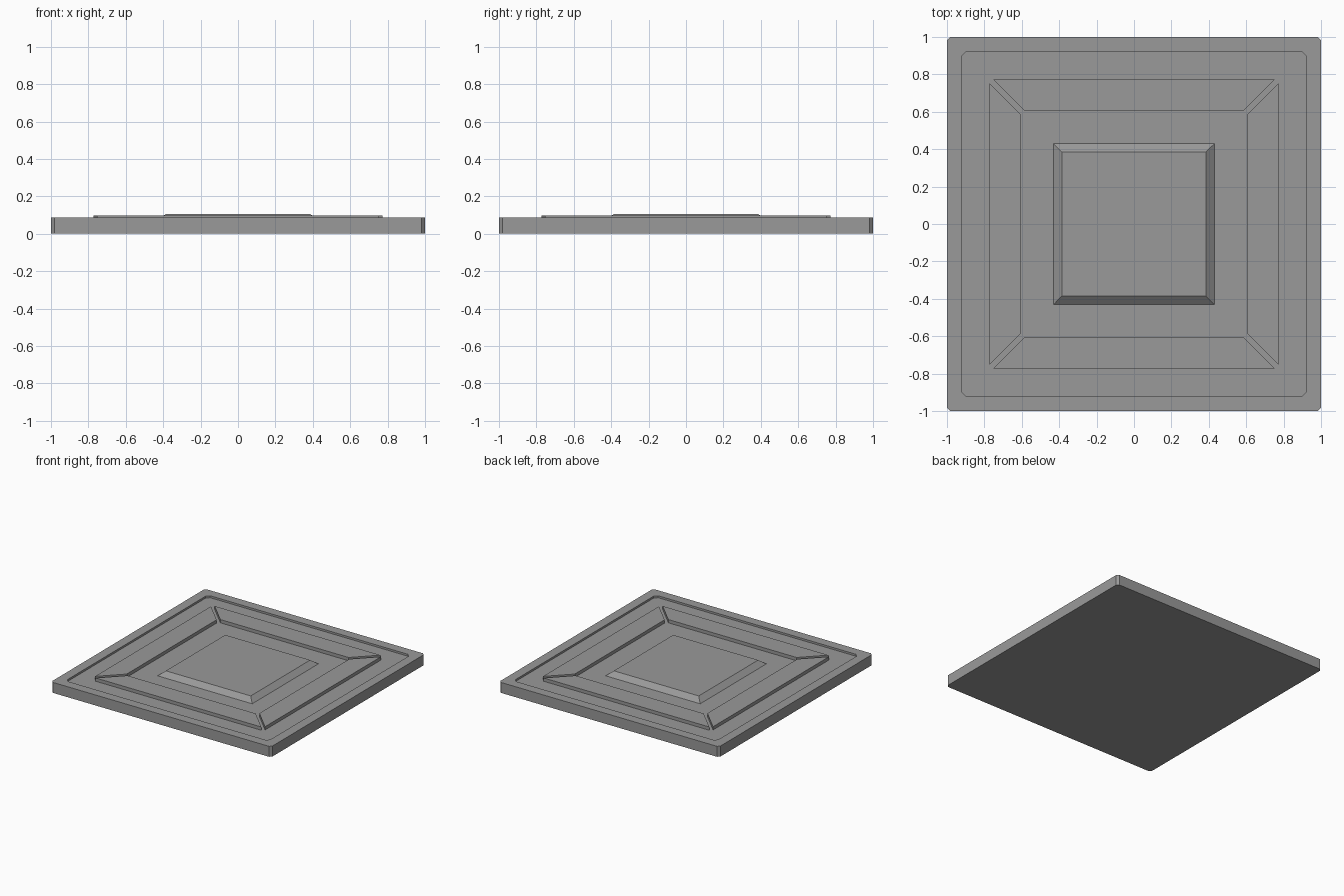
import bpy, bmesh, math
from mathutils import Matrix

if "Cube" in bpy.data.objects:
    bpy.data.objects.remove(bpy.data.objects["Cube"])

grey = bpy.data.materials.new("stone grey")
grey.diffuse_color = (0.32, 0.32, 0.32, 1)
grey.use_nodes = True
grey.node_tree.nodes["Principled BSDF"].inputs["Base Color"].default_value = grey.diffuse_color

RIM_Z, FLOOR_Z, BORDER_Z, CENTRE_Z = 0.086, 0.07, 0.097, 0.106


def square(half, cut, z):
    """Counter-clockwise square ring with clipped corners (cut may be 0)."""
    h, c = half, half - cut
    if cut == 0:
        return [(h, -h, z), (h, h, z), (-h, h, z), (-h, -h, z)]
    return [(h, -c, z), (h, c, z), (c, h, z), (-c, h, z),
            (-h, c, z), (-h, -c, z), (-c, -h, z), (c, -h, z)]


def loft(name, rings):
    """Closed solid through a stack of matching rings."""
    bm = bmesh.new()
    loops = [[bm.verts.new(p) for p in ring] for ring in rings]
    n = len(loops[0])
    for a, b in zip(loops, loops[1:]):
        for i in range(n):
            j = (i + 1) % n
            bm.faces.new((a[i], a[j], b[j], b[i]))
    bm.faces.new(loops[0][::-1])
    bm.faces.new(loops[-1])
    bmesh.ops.recalc_face_normals(bm, faces=bm.faces)
    mesh = bpy.data.meshes.new(name)
    bm.to_mesh(mesh)
    bm.free()
    mesh.materials.append(grey)
    obj = bpy.data.objects.new(name, mesh)
    bpy.context.collection.objects.link(obj)
    return obj


# Slab with a raised rim around a shallow recess
loft("tile_base", [square(1, 0.018, 0), square(1, 0.018, RIM_Z),
                   square(0.922, 0.024, RIM_Z), square(0.922, 0.024, FLOOR_Z)])

# Four mitred border strips, one per side
for k, side in enumerate(("front", "right", "back", "left")):
    def strip(z):
        return [(-0.753, -0.773, z), (0.753, -0.773, z),
                (0.583, -0.603, z), (-0.583, -0.603, z)]
    obj = loft(side + "_border_strip", [strip(FLOOR_Z - 0.01), strip(BORDER_Z)])
    obj.data.transform(Matrix.Rotation(k * math.pi / 2, 4, 'Z'))

# Raised centre panel with sloping sides
loft("centre_panel", [square(0.43, 0, FLOOR_Z), square(0.386, 0, CENTRE_Z)])
